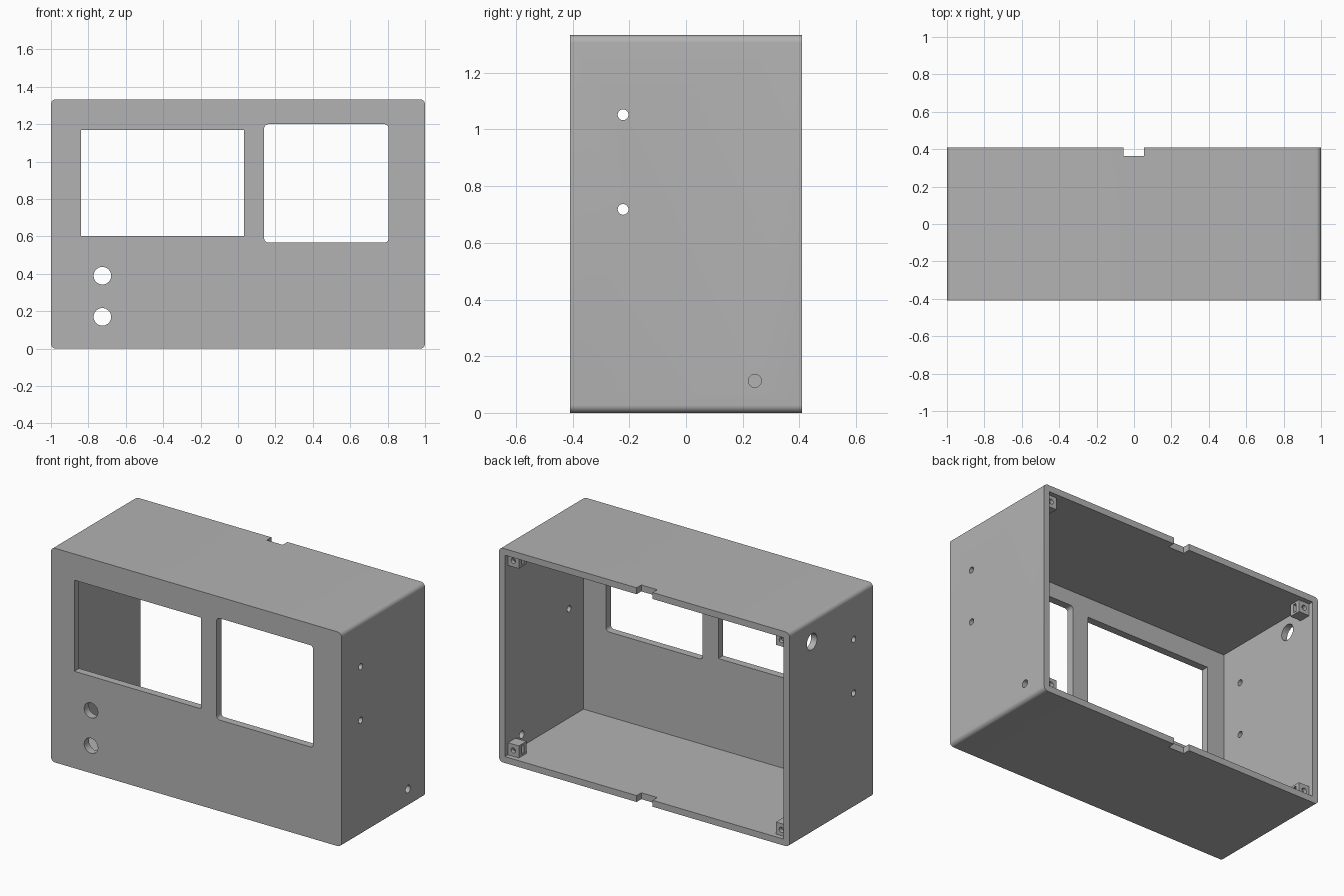
import bpy
import bmesh
from math import radians, pi
from mathutils import Matrix, Vector

if "Cube" in bpy.data.objects:
    bpy.data.objects.remove(bpy.data.objects["Cube"])

W, D, H = 2.0, 0.82, 1.333        # outer size
WALL, FRONT = 0.04, 0.047         # side walls and front panel
BACK = D / 2

grey = bpy.data.materials.new("plain_grey")
grey.use_nodes = True
colour = (0.45, 0.45, 0.45, 1)
grey.diffuse_color = colour
grey.node_tree.nodes["Principled BSDF"].inputs["Base Color"].default_value = colour


def finish(name, bm):
    mesh = bpy.data.meshes.new(name)
    bmesh.ops.recalc_face_normals(bm, faces=bm.faces)
    bm.to_mesh(mesh)
    bm.free()
    ob = bpy.data.objects.new(name, mesh)
    ob.data.materials.append(grey)
    bpy.context.collection.objects.link(ob)
    return ob


def box(name, x, y, z, radius=0):
    """Box from (min, max) ranges; radius rounds the edges running along y."""
    bm = bmesh.new()
    bmesh.ops.create_cube(bm, size=1)
    for v in bm.verts:
        v.co = Vector([r[0] if c < 0 else r[1] for c, r in zip(v.co, (x, y, z))])
    if radius:
        edges = [e for e in bm.edges
                 if abs(e.verts[0].co.y - e.verts[1].co.y) > 1e-4]
        bmesh.ops.bevel(bm, geom=edges, offset=radius, segments=8,
                        profile=0.5, affect='EDGES')
    return finish(name, bm)


def rod(name, centre, radius, length, axis):
    bm = bmesh.new()
    turn = Matrix.Rotation(pi / 2, 4, 'Y' if axis == 'X' else 'X')
    bmesh.ops.create_cone(bm, cap_ends=True, segments=32, radius1=radius,
                          radius2=radius, depth=length,
                          matrix=Matrix.Translation(centre) @ turn)
    return finish(name, bm)


def cut(target, cutter):
    bpy.context.view_layer.objects.active = target
    mod = target.modifiers.new("cut", 'BOOLEAN')
    mod.operation, mod.solver, mod.object = 'DIFFERENCE', 'EXACT', cutter
    bpy.ops.object.modifier_apply(modifier=mod.name)
    bpy.data.objects.remove(cutter)


def smooth(ob):
    bpy.ops.object.select_all(action='DESELECT')
    ob.select_set(True)
    bpy.context.view_layer.objects.active = ob
    bpy.ops.object.shade_smooth_by_angle(angle=radians(30))


# Open-backed case
case = box("case", (-W / 2, W / 2), (-BACK, BACK), (0, H), radius=0.027)
cut(case, box("cavity", (-W / 2 + WALL, W / 2 - WALL),
              (-BACK + FRONT, BACK + 0.1), (WALL, H - WALL)))

# Front openings: screen, rounded window and two button holes
through = (-BACK - 0.1, -BACK + 0.1)
cut(case, box("screen_cut", (-0.84, 0.032), through, (0.603, 1.17)))
cut(case, box("window_cut", (0.14, 0.805), through, (0.567, 1.2), radius=0.022))
for z in (0.17, 0.39):
    cut(case, rod("button_cut", (-0.725, -BACK, z), 0.047, 0.2, 'Y'))

# Side holes: a pair through both walls, one extra hole on each side
for z in (0.718, 1.052):
    cut(case, rod("side_cut", (0, -0.222, z), 0.019, 2.4, 'X'))
cut(case, rod("cable_cut", (1, 0.243, 0.113), 0.023, 0.2, 'X'))
cut(case, rod("socket_cut", (-1, 0.19, 1.195), 0.05, 0.2, 'X'))

# Latch notch through the top and bottom rims
cut(case, box("notch_cut", (-0.057, 0.053), (BACK - 0.046, BACK + 0.1), (-0.1, H + 0.1)))
smooth(case)

# Screw posts in the corners, each with a screw hole and a nut slot
SIZE, DEPTH = 0.075, 0.075
y1 = BACK - 0.03
y0 = y1 - DEPTH
for side, sx in (("left", 1), ("right", -1)):
    outer = sx * (W / 2 - WALL + 0.002)
    inner = sx * (W / 2 - WALL - SIZE)
    xs = sorted((outer, inner))
    cx = (outer + inner) / 2
    for level, z0 in (("lower", WALL - 0.002), ("upper", H - WALL - SIZE)):
        z1 = z0 + SIZE + 0.002
        cz = (z0 + z1) / 2
        post = box(f"{level}_{side}_screw_post", xs, (y0, y1), (z0, z1))
        slot = sorted((inner - sx * 0.05, cx + sx * 0.025))
        cut(post, box("slot_cut", slot, (y0 + 0.026, y0 + 0.05),
                      (cz - 0.026, cz + 0.026)))
        cut(post, rod("screw_cut", (cx, y1, cz), 0.016, 0.12, 'Y'))
        smooth(post)
